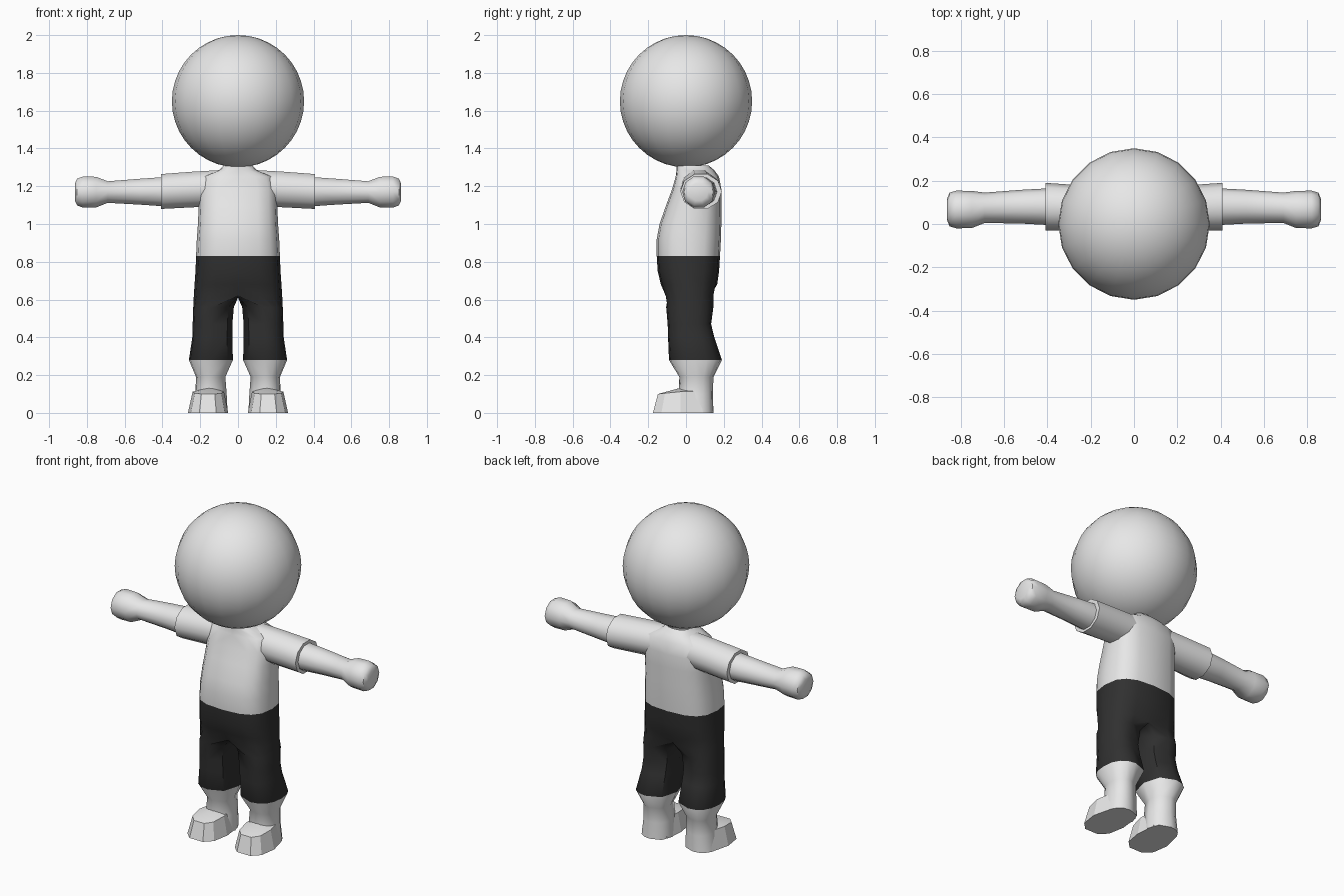
import bpy, bmesh, math
from math import pi, cos, sin

if "Cube" in bpy.data.objects:
    bpy.data.objects.remove(bpy.data.objects["Cube"])


def material(name, rgb):
    m = bpy.data.materials.new(name)
    m.diffuse_color = (*rgb, 1)
    m.use_nodes = True
    m.node_tree.nodes["Principled BSDF"].inputs["Base Color"].default_value = m.diffuse_color
    return m


LIGHT = material("light grey", (0.8, 0.8, 0.8))
DARK = material("dark trousers", (0.03, 0.03, 0.03))


def finish(name, bm, mats, mirror=True, smooth=50):
    bmesh.ops.recalc_face_normals(bm, faces=bm.faces)
    mesh = bpy.data.meshes.new(name)
    bm.to_mesh(mesh)
    bm.free()
    ob = bpy.data.objects.new(name, mesh)
    bpy.context.collection.objects.link(ob)
    for m in mats:
        mesh.materials.append(m)
    if mirror:
        mod = ob.modifiers.new("mirror", 'MIRROR')
        mod.use_clip = True
    if smooth:
        bpy.ops.object.select_all(action='DESELECT')
        ob.select_set(True)
        bpy.context.view_layer.objects.active = ob
        bpy.ops.object.shade_smooth_by_angle(angle=math.radians(smooth))
    return ob


def bridge(bm, a, b, closed):
    n = min(len(a), len(b))
    for i in range(n if closed else n - 1):
        j = (i + 1) % n
        bm.faces.new((a[i], a[j], b[j], b[i]))


def power(v, p):
    return math.copysign(abs(v) ** p, v)


def section(z, x0, x1, y0, y1, angles, p):
    """Rounded-box cross-section between the given limits."""
    cx, cy, hx, hy = (x0 + x1) / 2, (y0 + y1) / 2, (x1 - x0) / 2, (y1 - y0) / 2
    return [(cx + hx * power(cos(t), p), cy + hy * power(sin(t), p), z) for t in angles]


# Body half: shirt, hips, trouser leg, calf and ankle in one skin
HALF = [-pi / 2 + pi * i / 8 for i in range(9)]
LEG = HALF + [pi * 0.75, pi, pi * 1.25]
trunk = [  # z, half width, front y, back y
    (1.31, .075, -.05, .12), (1.285, .10, -.05, .15), (1.25, .19, -.055, .175),
    (1.18, .208, -.075, .188), (1.10, .208, -.105, .188), (1.0, .212, -.14, .187),
    (.92, .218, -.155, .185), (.83, .222, -.155, .18), (.75, .225, -.15, .175),
    (.68, .23, -.133, .165)]
leg = [  # z, inner x, outer x, front y, back y
    (.56, .022, .237, -.105, .145), (.47, .03, .24, -.097, .133),
    (.40, .03, .242, -.095, .15), (.28, .027, .26, -.09, .19),
    (.19, .067, .222, -.035, .145), (.10, .06, .226, -.04, .143),
    (0, .055, .24, -.04, .145)]
bm = bmesh.new()
rings = []
for z, w, y0, y1 in trunk:
    pts = section(z, -w, w, y0, y1, HALF, .72)
    pts[0], pts[-1] = (0, y0, z), (0, y1, z)
    rings.append([bm.verts.new(c) for c in pts])
# Crotch ring closes the half section along the middle
pts = section(.62, -.234, .234, -.115, .152, HALF, .72)
pts[0], pts[-1] = (0, -.095, .62), (0, .13, .62)
pts += [(0, .08, .615), (0, .02, .61), (0, -.05, .615)]
rings.append([bm.verts.new(c) for c in pts])
n_open = len(trunk)
for z, x0, x1, y0, y1 in leg:
    p = .85 if z > .2 else .9
    rings.append([bm.verts.new(c) for c in section(z, x0, x1, y0, y1, LEG, p)])
for i, (a, b) in enumerate(zip(rings, rings[1:])):
    bridge(bm, a, b, i >= n_open)
bm.faces.new(rings[-1])
for f in bm.faces:
    f.material_index = int(.28 < f.calc_center_median().z < .83)
finish("body", bm, [LIGHT, DARK])

# Sleeve, cuff, arm and rounded hand
arm = [  # x, centre y, centre z, y radius, z radius
    (.10, .07, 1.19, .10, .10), (.25, .075, 1.182, .104, .099),
    (.408, .08, 1.172, .11, .097), (.408, .08, 1.171, .084, .08),
    (.52, .08, 1.171, .078, .072), (.69, .075, 1.169, .070, .060),
    (.75, .067, 1.169, .086, .085), (.82, .067, 1.169, .087, .087),
    (.852, .067, 1.169, .078, .074), (.863, .067, 1.169, .05, .048)]
bm = bmesh.new()
rings = [[bm.verts.new((x, cy + ry * cos(2 * pi * i / 10), cz + rz * sin(2 * pi * i / 10)))
          for i in range(10)] for x, cy, cz, ry, rz in arm]
for a, b in zip(rings, rings[1:]):
    bridge(bm, a, b, True)
bm.faces.new(rings[-1])
finish("arm", bm, [LIGHT])

# Shoe: faceted block with a ridged top
sole = [(.065, .09), (.052, -.03), (.07, -.13), (.115, -.175),
        (.205, -.175), (.25, -.13), (.265, -.03), (.235, .09)]
bm = bmesh.new()
low = [bm.verts.new((x, y, 0)) for x, y in sole]
top = []
for x, y in sole:
    ty = -.02 + (y + .02) * .83
    top.append(bm.verts.new((.153 + (x - .153) * .78, ty, .10 + .015 * min(1, (ty + .15) / .15))))
ridge = bm.verts.new((.148, -.02, .135))
bridge(bm, low, top, True)
bm.faces.new(low)
for i in range(8):
    if i != 3:
        bm.faces.new((top[i], top[(i + 1) % 8], ridge))
bm.faces.new((top[3], top[4], ridge))
finish("shoe", bm, [LIGHT], smooth=15)

# Head
bm = bmesh.new()
bmesh.ops.create_uvsphere(bm, u_segments=20, v_segments=20, radius=.35)
bmesh.ops.translate(bm, verts=bm.verts, vec=(0, 0, 1.65))
finish("head", bm, [LIGHT], mirror=False)
